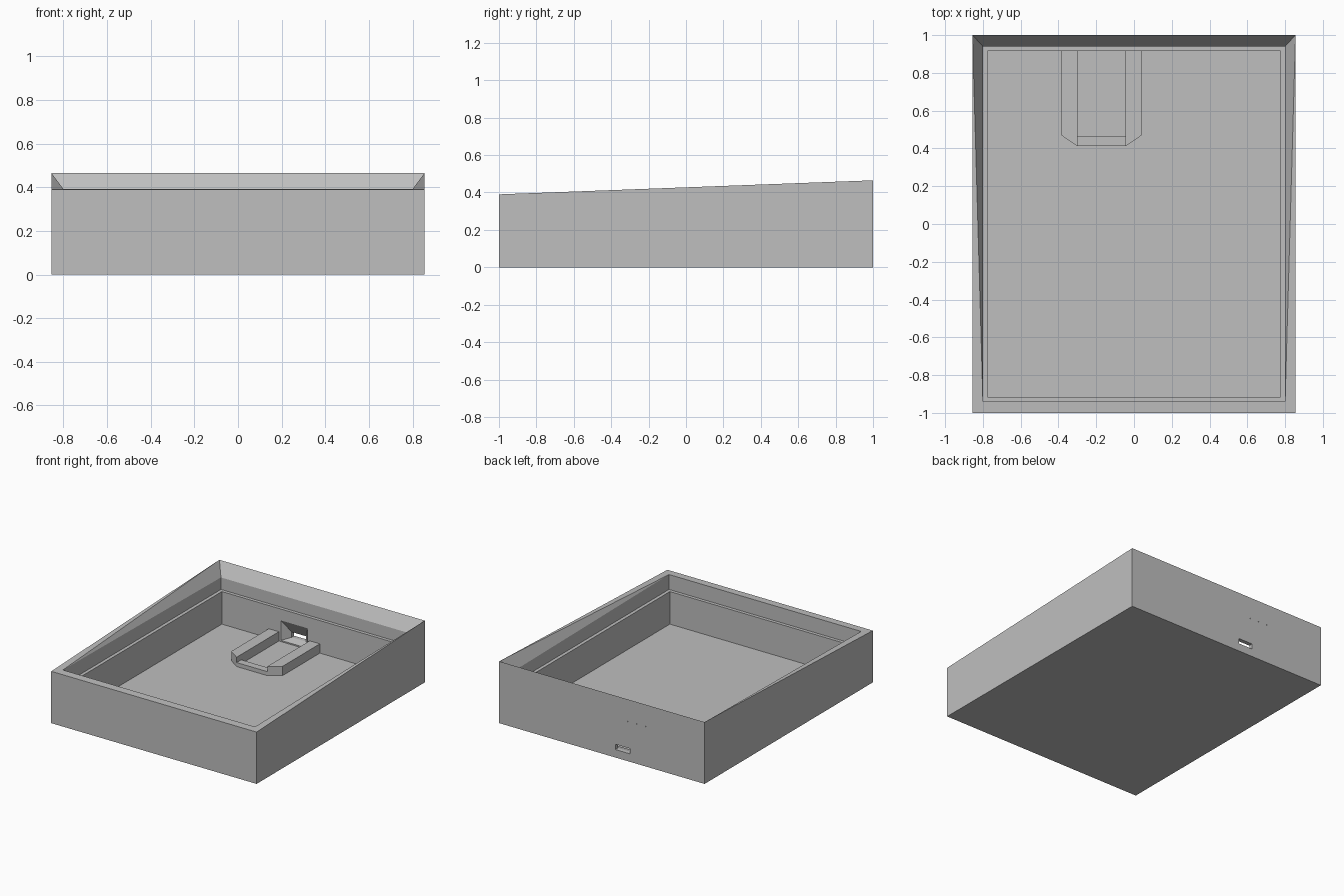
import bpy, bmesh, math
from mathutils import Matrix, Vector

if "Cube" in bpy.data.objects:
    bpy.data.objects.remove(bpy.data.objects["Cube"])

grey = bpy.data.materials.new("plain_grey")
grey.use_nodes = True
colour = (0.52, 0.52, 0.52, 1)
grey.diffuse_color = colour
grey.node_tree.nodes["Principled BSDF"].inputs["Base Color"].default_value = colour


def finish(name, bm):
    bmesh.ops.recalc_face_normals(bm, faces=bm.faces)
    mesh = bpy.data.meshes.new(name)
    bm.to_mesh(mesh)
    bm.free()
    obj = bpy.data.objects.new(name, mesh)
    mesh.materials.append(grey)
    bpy.context.collection.objects.link(obj)
    return obj


def ring(bm, x, y, z_front, z_back):
    return [bm.verts.new(p) for p in
            [(-x, -y, z_front), (x, -y, z_front), (x, y, z_back), (-x, y, z_back)]]


def prism(name, outline, z0, z1):
    bm = bmesh.new()
    face = bm.faces.new([bm.verts.new((x, y, z0)) for x, y in outline])
    ext = bmesh.ops.extrude_face_region(bm, geom=[face])
    verts = [v for v in ext["geom"] if isinstance(v, bmesh.types.BMVert)]
    bmesh.ops.translate(bm, verts=verts, vec=(0, 0, z1 - z0))
    return finish(name, bm)


def loft_y(name, sections):
    """Loft rectangles (y, x0, x1, z0, z1) along y."""
    bm = bmesh.new()
    loops = [[bm.verts.new(p) for p in [(a, y, c), (b, y, c), (b, y, d), (a, y, d)]]
             for y, a, b, c, d in sections]
    for low, high in zip(loops, loops[1:]):
        for i in range(4):
            j = (i + 1) % 4
            bm.faces.new((low[i], low[j], high[j], high[i]))
    bm.faces.new(loops[0])
    bm.faces.new(loops[-1])
    return finish(name, bm)


def cut(obj, cutter):
    cutter.hide_render = True
    mod = obj.modifiers.new("cut", "BOOLEAN")
    mod.operation, mod.solver, mod.object = "DIFFERENCE", "EXACT", cutter
    bpy.context.view_layer.objects.active = obj
    bpy.ops.object.modifier_apply(modifier=mod.name)
    bpy.data.objects.remove(cutter)


# Tray: sloping outer box, bevelled rim, ledge and cavity
LEDGE, FLOOR = 0.28, 0.035
bm = bmesh.new()
rings = [ring(bm, 0.855, 1, 0, 0),
         ring(bm, 0.855, 1, 0.39, 0.465),
         ring(bm, 0.80, 0.94, 0.392, 0.37),
         ring(bm, 0.80, 0.94, LEDGE, LEDGE),
         ring(bm, 0.775, 0.915, LEDGE, LEDGE),
         ring(bm, 0.775, 0.915, FLOOR, FLOOR)]
for level, (a, b) in enumerate(zip(rings, rings[1:])):
    for i in range(4):
        j = (i + 1) % 4
        if level == 1 and i == 1:      # tapering side rims
            bm.faces.new((a[i], a[j], b[i]))
            bm.faces.new((a[j], b[j], b[i]))
        elif level == 1 and i == 3:
            bm.faces.new((a[i], a[j], b[j]))
            bm.faces.new((a[i], b[j], b[i]))
        else:
            bm.faces.new((a[i], a[j], b[j], b[i]))
bm.faces.new(rings[0])
bm.faces.new(rings[-1])
tray = finish("tray", bm)

# Port opening with a funnel recess on the inner wall
CX = -0.172
cut(tray, loft_y("funnel_cutter", [(0.90, CX - 0.125, CX + 0.125, 0.04, 0.22),
                                   (0.97, CX - 0.06, CX + 0.06, 0.06, 0.10)]))
cut(tray, loft_y("port_cutter", [(0.95, CX - 0.06, CX + 0.06, 0.06, 0.10),
                                 (1.05, CX - 0.06, CX + 0.06, 0.06, 0.10)]))

# Pinholes in the back wall
for x in (-0.215, -0.29, -0.365):
    bm = bmesh.new()
    turn = Matrix.Translation(Vector((x, 1, 0.30))) @ Matrix.Rotation(math.pi / 2, 4, "X")
    bmesh.ops.create_cone(bm, cap_ends=True, segments=8, radius1=0.004, radius2=0.004,
                          depth=0.06, matrix=turn)
    cut(tray, finish("pinhole_cutter", bm))

# Board holder: two chamfered rails and a low front stop
for name, s in (("right_rail", -1), ("left_rail", 1)):
    prism(name, [(CX + s * dx, y) for dx, y in
                 [(0.128, 0.917), (0.213, 0.917), (0.213, 0.47), (0.128, 0.412)]],
          FLOOR - 0.01, 0.105)
prism("front_stop", [(CX - 0.128, 0.412), (CX + 0.128, 0.412),
                     (CX + 0.128, 0.467), (CX - 0.128, 0.467)], FLOOR - 0.01, 0.065)
